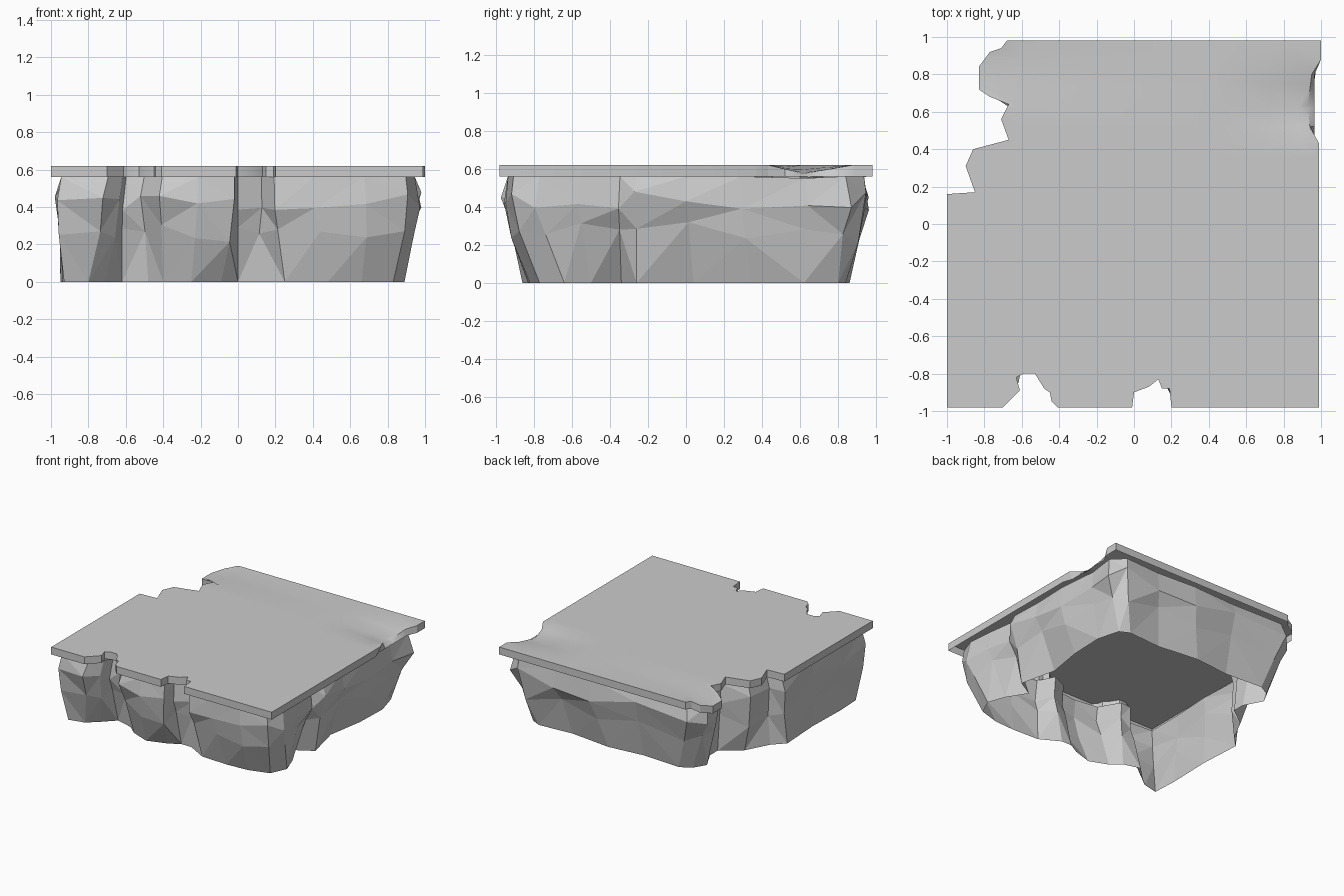
import bpy, bmesh, math, random
from mathutils import Vector

if "Cube" in bpy.data.objects:
    bpy.data.objects.remove(bpy.data.objects["Cube"])

random.seed(7)
TOP, UNDER = 0.62, 0.56

# Broken outline of the paving slab, counter-clockwise
OUTLINE = [
    (-1, -.98), (-.7, -.98), (-.61, -.89), (-.63, -.82), (-.59, -.8), (-.53, -.8),
    (-.48, -.88), (-.45, -.9), (-.44, -.95), (-.41, -.98),
    (-.01, -.98), (0, -.9), (.08, -.87), (.13, -.83), (.15, -.88), (.19, -.88), (.2, -.98),
    (.99, -.98), (.99, .43), (.94, .52), (.93, .64), (.95, .8), (1, .88), (1, .98),
    (-.68, .98), (-.71, .94), (-.77, .92), (-.83, .84), (-.83, .72), (-.77, .68),
    (-.67, .64), (-.71, .56), (-.67, .45), (-.86, .4), (-.9, .31), (-.85, .17), (-1, .16),
]

# Rock columns, counter-clockwise: widest point x, y and foot x, y
COLUMNS = [
    (-.98, -.95, -.93, -.86), (-.72, -.97, -.8, -.83), (-.64, -.88, -.71, -.75),
    (-.62, -.78, -.62, -.66), (-.52, -.77, -.48, -.7), (-.42, -.94, -.4, -.77),
    (-.22, -.97, -.25, -.83), (-.02, -.95, -.09, -.78), (0, -.85, 0, -.73),
    (.13, -.79, .09, -.73), (.2, -.93, .25, -.82), (.42, -.95, .48, -.83),
    (.7, -.97, .66, -.82), (.93, -.94, .83, -.77), (.98, -.8, .89, -.64),
    (.96, -.58, .84, -.5), (.93, -.36, .74, -.34), (.98, -.27, .88, -.26),
    (.97, 0, .81, .04), (.98, .3, .86, .34), (.96, .65, .87, .62),
    (.98, .87, .82, .8), (.88, .97, .74, .84), (.55, .95, .45, .82),
    (.2, .97, .1, .86), (-.2, .95, -.2, .83), (-.68, .96, -.53, .85),
    (-.8, .86, -.62, .8), (-.8, .72, -.68, .7), (-.65, .62, -.6, .55),
    (-.65, .47, -.6, .45), (-.85, .38, -.76, .33), (-.85, .14, -.86, .14),
    (-.98, .12, -.95, .05), (-.96, -.3, -.93, -.3), (-.98, -.65, -.94, -.65),
]

stone = bpy.data.materials.new("grey_stone")
stone.use_nodes = True
colour = (0.6, 0.6, 0.6, 1)
stone.diffuse_color = colour
stone.node_tree.nodes["Principled BSDF"].inputs["Base Color"].default_value = colour


def clamp(v):
    return max(0.0, min(1.0, v))


def add_object(name, bm):
    mesh = bpy.data.meshes.new(name)
    bm.to_mesh(mesh)
    bm.free()
    obj = bpy.data.objects.new(name, mesh)
    mesh.materials.append(stone)
    bpy.context.collection.objects.link(obj)
    return obj


def slab_height(x, y):
    """Flat top with a worn hollow at one edge and a sagging broken corner."""
    if y < .62:
        across = clamp((y - .43) / .19)
    else:
        across = clamp((.88 - y) / .26)
    hollow = .045 * clamp((x - .5) / .43) * across
    sag = .35 * max(0, -.7 - x) if y > .63 else 0
    return TOP - hollow - sag


# Slab: outline face, cut where the surface bends, then a side band
bm = bmesh.new()
bm.faces.new([bm.verts.new((x, y, TOP)) for x, y in OUTLINE])
cuts = [("x", v) for v in (-.7, -.6, .4, .5, .72, .88)]
cuts += [("y", v) for v in (.36, .43, .52, .62, .75, .88)]
for axis, value in cuts:
    direction = Vector((1, 0, 0)) if axis == "x" else Vector((0, 1, 0))
    bmesh.ops.bisect_plane(bm, geom=bm.verts[:] + bm.edges[:] + bm.faces[:],
                           plane_co=direction * value, plane_no=direction)
for v in bm.verts:
    v.co.z = slab_height(v.co.x, v.co.y)

rim = [(l.vert, l.link_loop_next.vert) for e in bm.edges if e.is_boundary for l in e.link_loops]
lower = {}
for v, _ in rim:
    x, y, z = v.co
    worn = x > .9 and .43 < y < .87
    sagging = x < -.7 and y > .63
    lower[v] = bm.verts.new((.965 if worn else x, y, z - .06 if sagging else UNDER))
for a, b in rim:
    bm.faces.new((lower[a], lower[b], b, a))
slab = add_object("paving_slab", bm)
bpy.ops.object.select_all(action="DESELECT")
slab.select_set(True)
bpy.context.view_layer.objects.active = slab
bpy.ops.object.shade_smooth_by_angle(angle=math.radians(30))

# Rock footing levels: height, height jitter, blend from foot to widest, scale
LEVELS = [
    (0, 0, 0, 1),
    (.26, .06, .65, 1),
    (.43, .05, 1, 1),
    (UNDER, 0, 1, .965),
]

bm = bmesh.new()
rings = []
for z, wobble, blend, scale in LEVELS:
    ring = []
    for wx, wy, fx, fy in COLUMNS:
        p = Vector((fx, fy)).lerp(Vector((wx, wy)), blend) * scale
        if wobble:
            p *= random.uniform(.975, 1.005)
        height = z + random.uniform(-wobble, wobble)
        if z == UNDER:
            height = min(z, slab_height(wx, wy) - .03)
        ring.append(bm.verts.new((p.x, p.y, height)))
    rings.append(ring)
count = len(COLUMNS)
for low, high in zip(rings, rings[1:]):
    for i in range(count):
        j = (i + 1) % count
        bm.faces.new((low[i], low[j], high[j], high[i]))
bmesh.ops.triangulate(bm, faces=bm.faces[:])
add_object("rock_footing", bm)
